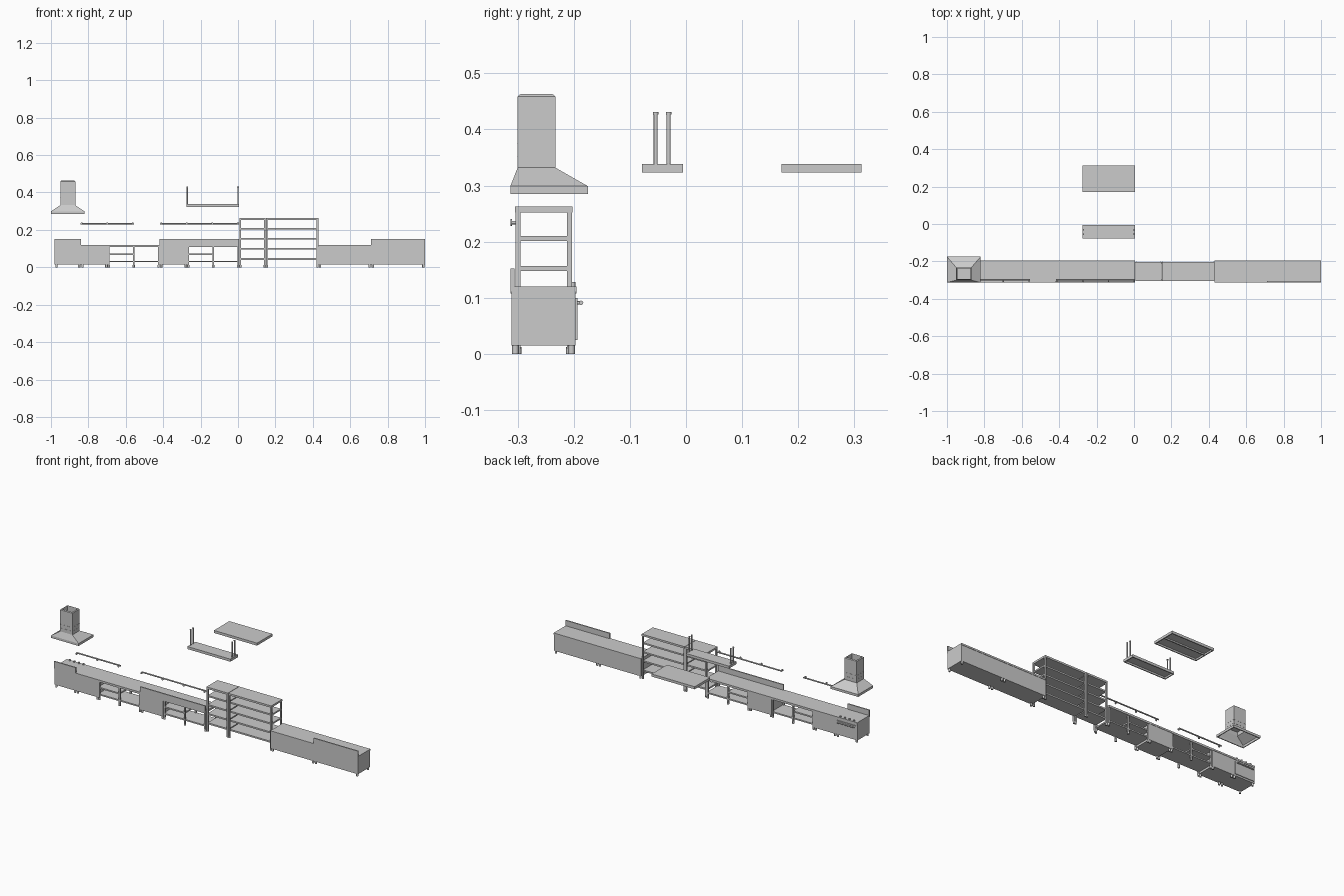
import bpy, bmesh, math
from mathutils import Vector, Matrix

if "Cube" in bpy.data.objects:
    bpy.data.objects.remove(bpy.data.objects["Cube"])

BACK, FRONT = -0.313, -0.195   # wall side and working side of the counter run
TOP = 0.12


def finish(name, bm):
    bmesh.ops.recalc_face_normals(bm, faces=bm.faces)
    me = bpy.data.meshes.new(name)
    bm.to_mesh(me)
    bm.free()
    ob = bpy.data.objects.new(name, me)
    bpy.context.collection.objects.link(ob)
    return ob


def box(name, x0, x1, y0, y1, z0, z1, open_bottom=False):
    bm = bmesh.new()
    m = Matrix.Translation(((x0 + x1) / 2, (y0 + y1) / 2, (z0 + z1) / 2)) @ Matrix.Diagonal((x1 - x0, y1 - y0, z1 - z0, 1))
    bmesh.ops.create_cube(bm, size=1, matrix=m)
    if open_bottom:
        bm.normal_update()
        bmesh.ops.delete(bm, geom=[f for f in bm.faces if f.normal.z < -0.9], context='FACES')
    return finish(name, bm)


def rod(name, a, b, r, n=12):
    a, b = Vector(a), Vector(b)
    d = b - a
    bm = bmesh.new()
    m = Matrix.Translation((a + b) / 2) @ d.to_track_quat('Z', 'Y').to_matrix().to_4x4()
    bmesh.ops.create_cone(bm, cap_ends=True, segments=n, radius1=r, radius2=r, depth=d.length, matrix=m)
    for f in bm.faces:
        f.smooth = len(f.verts) == 4
    for e in bm.edges:
        e.smooth = all(len(f.verts) == 4 for f in e.link_faces)
    return finish(name, bm)


def loft(name, rings):
    """Skin a list of rectangles (x0, x1, y0, y1, z)."""
    bm = bmesh.new()
    loops = [[bm.verts.new(p) for p in ((a, c, z), (b, c, z), (b, d, z), (a, d, z))] for a, b, c, d, z in rings]
    for lo, hi in zip(loops, loops[1:]):
        for i in range(4):
            j = (i + 1) % 4
            bm.faces.new((lo[i], lo[j], hi[j], hi[i]))
    return finish(name, bm)


def feet(x0, x1):
    for x in (x0 + 0.009, x1 - 0.009):
        for y in (BACK + 0.009, FRONT - 0.009):
            rod("foot", (x, y, 0), (x, y, 0.016), 0.006)


def cabinet(name, x0, x1):
    box(name + "_body", x0, x1, BACK + 0.002, FRONT - 0.002, 0.015, TOP - 0.01)
    box(name + "_top", x0, x1, BACK, FRONT, TOP - 0.01, TOP)
    feet(x0, x1)


def splashback(x0, x1):
    box("splashback", x0, x1, BACK, BACK + 0.007, TOP - 0.005, 0.152)


def open_table(x0, x1):
    """Worktable: two shelves in the left bay, one in the right."""
    mid, w = (x0 + x1) / 2, 0.009
    box("table_top", x0, x1, BACK, FRONT, TOP - 0.012, TOP)
    for x in (x0, mid - w / 2, x1 - w):
        for y in (BACK + 0.004, FRONT - 0.004 - w):
            box("table_leg", x, x + w, y, y + w, 0.012, TOP - 0.011)
            rod("foot", (x + w / 2, y + w / 2, 0), (x + w / 2, y + w / 2, 0.013), 0.006)
    box("lower_shelf", x0, x1, BACK + 0.006, FRONT - 0.006, 0.027, 0.035)
    box("middle_shelf", x0, mid, BACK + 0.006, FRONT - 0.006, 0.067, 0.075)


def shelving(x0, x1):
    w = 0.009
    for x in (x0, x1 - w):
        for y in (-0.304, -0.212):
            box("shelf_post", x, x + w, y, y + w, 0.01, 0.256)
            rod("foot", (x + w / 2, y + w / 2, 0), (x + w / 2, y + w / 2, 0.012), 0.006)
    box("rack_top", x0, x1, -0.305, -0.202, 0.252, 0.263)
    for z in (0.04, 0.095, 0.148, 0.201):
        box("rack_shelf", x0 + 0.002, x1 - 0.002, -0.297, -0.211, z, z + 0.009)


def rail(x0, x1, n):
    y, z = -0.299, 0.234
    rod("utensil_rail", (x0, y, z), (x1, y, z), 0.004)
    for i in range(n):
        x = x0 + 0.006 + (x1 - x0 - 0.012) * i / (n - 1)
        rod("rail_bracket", (x, BACK, z), (x, y, z), 0.003)
        rod("rail_flange", (x, BACK, z), (x, BACK + 0.003, z), 0.006)


# Counter run
cabinet("range", -0.98, -0.84)
cabinet("cabinet", -0.84, -0.695)
open_table(-0.695, -0.42)
cabinet("middle_cabinet", -0.42, -0.27)
open_table(-0.27, 0.005)
shelving(0.008, 0.148)
shelving(0.15, 0.43)
cabinet("right_cabinet", 0.43, 0.712)
cabinet("sink_cabinet", 0.712, 1.0)
for a, b in ((-0.98, -0.84), (-0.42, 0.005), (0.712, 1.0)):
    splashback(a, b)

# Range door, handle and knobs
box("oven_door", -0.972, -0.848, FRONT - 0.004, FRONT + 0.002, 0.025, 0.1)
rod("oven_handle", (-0.965, -0.187, 0.091), (-0.855, -0.187, 0.091), 0.004)
for x in (-0.955, -0.865):
    rod("handle_mount", (x, FRONT - 0.002, 0.091), (x, -0.187, 0.091), 0.003)
for i in range(4):
    x = -0.955 + i * 0.03
    rod("range_knob", (x, -0.202, TOP - 0.002), (x, -0.202, 0.128), 0.005)

# Utensil rails
rail(-0.842, -0.556, 3)
rail(-0.417, 0.006, 4)

# Extractor hood: outer skin folds back inside at the rim and the chimney mouth
HX0, HX1, CX0, CX1 = -1.0, -0.82, -0.95, -0.87
t = 0.005
loft("hood", [
    (CX0 + t, CX1 - t, -0.3 + t, -0.233 - t, 0.33),
    (HX0 + t, HX1 - t, BACK + t, -0.175 - t, 0.298),
    (HX0 + t, HX1 - t, BACK + t, -0.175 - t, 0.285),
    (HX0, HX1, BACK, -0.175, 0.285),
    (HX0, HX1, BACK, -0.175, 0.299),
    (CX0, CX1, -0.3, -0.233, 0.332)])
loft("chimney", [
    (CX0, CX1, -0.3, -0.233, 0.33),
    (CX0, CX1, -0.3, -0.233, 0.459),
    (CX0 + t, CX1 - t, -0.3 + t, -0.233 - t, 0.463),
    (CX0 + t, CX1 - t, -0.3 + t, -0.233 - t, 0.33)])
for z in (0.352, 0.374):
    box("chimney_seam", CX0 - 0.0008, CX1 + 0.0008, -0.3008, -0.2322, z, z + 0.001).hide_render = False


def tray(name, y0, y1):
    """Overhead tray with a hollow underside."""
    x0, x1, z0, z1, w = -0.276, 0.005, 0.323, 0.338, 0.006
    box(name + "_deck", x0, x1, y0, y1, z1 - 0.005, z1)
    loft(name + "_rim", [(x0 + w, x1 - w, y0 + w, y1 - w, z1 - 0.004),
                         (x0 + w, x1 - w, y0 + w, y1 - w, z0),
                         (x0, x1, y0, y1, z0), (x0, x1, y0, y1, z1 - 0.004)])


# Hanging pass shelf on rods
tray("hanging_shelf", -0.078, -0.005)
for x in (-0.271, 0.0):
    for y in (-0.054, -0.031):
        rod("hanger_rod", (x, y, 0.336), (x, y, 0.43), 0.0035)
        rod("hanger_cap", (x, y, 0.427), (x, y, 0.431), 0.005)

# Ceiling panel with centre divider
tray("ceiling_panel", 0.17, 0.313)
box("panel_divider", -0.272, 0.001, 0.238, 0.245, 0.325, 0.335)
